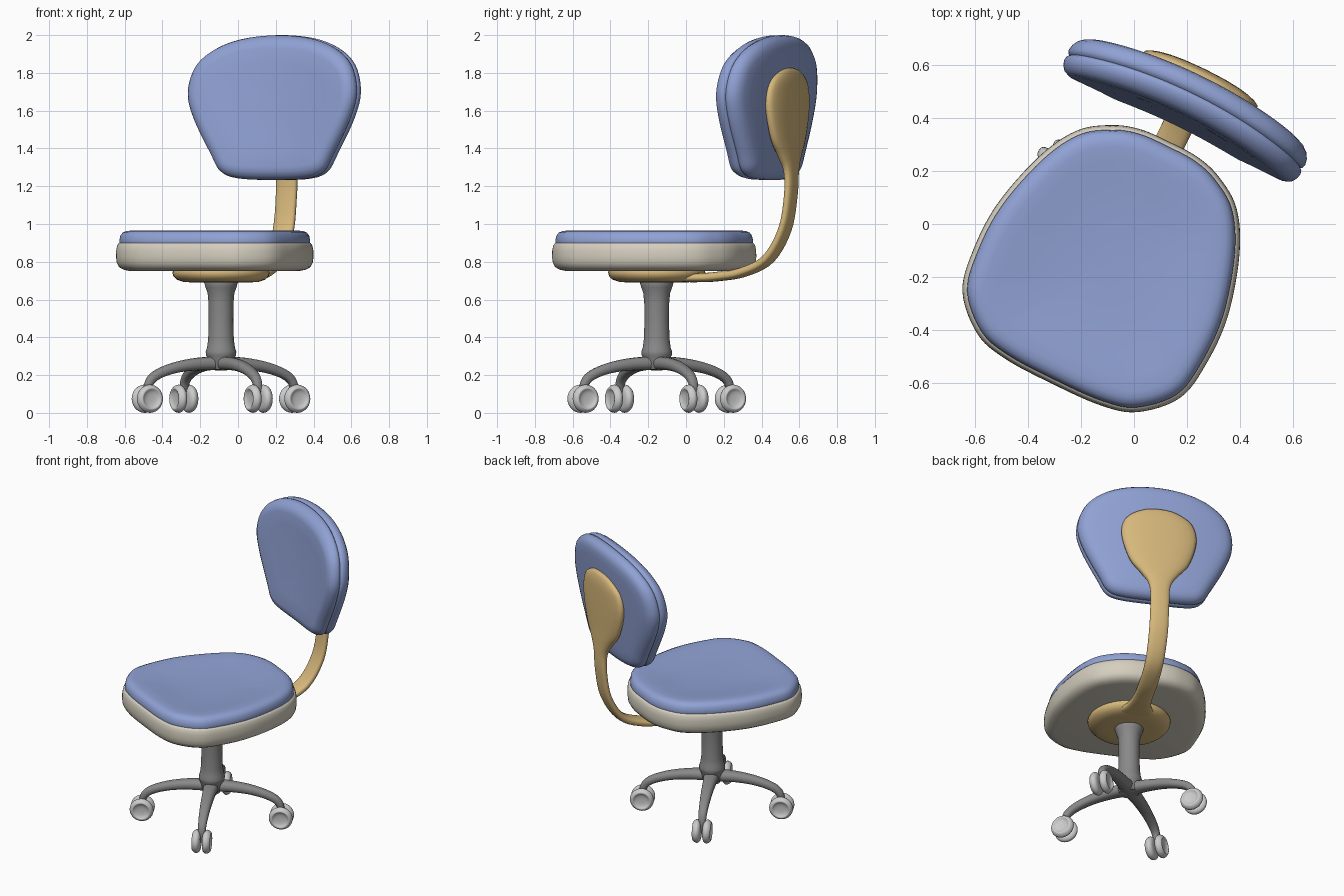
import bpy, math
from math import sin, cos, pi, radians
from mathutils import Vector

if "Cube" in bpy.data.objects:
    bpy.data.objects.remove(bpy.data.objects["Cube"])

CENTER = (-0.09, -0.155, 0)
TURN = radians(-26)          # the upper chair is swivelled


def material(name, rgb):
    m = bpy.data.materials.new(name)
    m.diffuse_color = (*rgb, 1)
    m.use_nodes = True
    m.node_tree.nodes["Principled BSDF"].inputs["Base Color"].default_value = m.diffuse_color
    return m


BLUE = material("blue_fabric", (0.28, 0.36, 0.66))
GOLD = material("gold_metal", (0.68, 0.48, 0.20))
CREAM = material("cream_shell", (0.66, 0.62, 0.52))
DARK = material("dark_grey", (0.25, 0.25, 0.25))
LIGHT = material("light_grey", (0.55, 0.55, 0.55))


def spline(pts, steps, closed=False):
    """Catmull-Rom samples through points of any dimension."""
    n, out = len(pts), []
    for i in range(n if closed else n - 1):
        p = [pts[j % n] if closed else pts[max(0, min(n - 1, j))] for j in range(i - 1, i + 3)]
        for s in range(steps):
            t = s / steps
            out.append(tuple(
                0.5 * (2 * b + (c - a) * t + (2 * a - 5 * b + 4 * c - d) * t * t
                       + (3 * b - a - 3 * c + d) * t ** 3) for a, b, c, d in zip(*p)))
    return out if closed else out + [tuple(pts[-1])]


def loft(name, rings, mat):
    """Mesh skinned over equal-length rings, with capped ends."""
    n = len(rings[0])
    verts = [p for r in rings for p in r]
    faces = [(i * n + j, i * n + (j + 1) % n, (i + 1) * n + (j + 1) % n, (i + 1) * n + j)
             for i in range(len(rings) - 1) for j in range(n)]
    faces += [tuple(range(n))[::-1], tuple(range(len(verts) - n, len(verts)))]
    me = bpy.data.meshes.new(name)
    me.from_pydata(verts, [], faces)
    import bmesh
    bm = bmesh.new()
    bm.from_mesh(me)
    bmesh.ops.recalc_face_normals(bm, faces=bm.faces)
    bm.to_mesh(me)
    bm.free()
    me.materials.append(mat)
    me.shade_smooth()
    me.set_sharp_from_angle(angle=radians(50))
    return me


def place(name, me, turn):
    ob = bpy.data.objects.new(name, me)
    ob.location, ob.rotation_euler = CENTER, (0, 0, turn)
    bpy.context.collection.objects.link(ob)


def mirrored_outline(half):
    return spline(half + [(-x, y) for x, y in half[-2:0:-1]], 6, closed=True)


def inset(outline, d, scale=1.0, mid=(0, 0)):
    """Outline moved inwards by d, then scaled about its middle."""
    n, out = len(outline), []
    for i, p in enumerate(outline):
        t = (Vector(outline[(i + 1) % n]) - Vector(outline[i - 1])).normalized()
        q = Vector(p) + Vector((t.y, -t.x)) * d      # outlines run clockwise
        out.append(Vector(mid) + (q - Vector(mid)) * scale)
    return out


def ribbon(name, path, mat, steps=5, sides=24, power=0.75, bend=0.0):
    """Rounded bar along (y, z, half width, half thickness) points."""
    pts, rings = spline(path, steps), []
    for i, (y, z, w, h) in enumerate(pts):
        a, b = pts[max(0, i - 1)], pts[min(len(pts) - 1, i + 1)]
        t = Vector((b[0] - a[0], b[1] - a[1])).normalized()
        ring = []
        for k in range(sides):
            c, s = cos(2 * pi * k / sides), sin(2 * pi * k / sides)
            x = w * math.copysign(abs(c) ** power, c)
            o = h * math.copysign(abs(s) ** power, s)
            ring.append((x, y - t.y * o - bend * x * x, z + t.x * o))
        rings.append(ring)
    return loft(name, rings, mat)


def lathe(name, profile, mat, sides=40):
    return loft(name, [[(r * cos(2 * pi * k / sides), r * sin(2 * pi * k / sides), z)
                        for k in range(sides)] for r, z in profile], mat)


# Seat: cream shell and blue cushion share one outline
seat = mirrored_outline([(0, .515), (.12, .51), (.225, .477), (.335, .4), (.42, .25), (.483, .02),
                         (.488, -.18), (.455, -.335), (.335, -.452), (.2, -.49), (0, -.497)])


def seat_part(name, layers, mat):
    place(name, loft(name, [[(p.x, p.y, z) for p in inset(seat, d, s)] for d, s, z in layers], mat), TURN)


seat_part("seat_shell", [(.07, .1, .752), (.07, 1, .752), (.04, 1, .758), (.016, 1, .772), (.004, 1, .795),
                         (0, 1, .825), (.001, 1, .86), (.006, 1, .885), (.014, 1, .898), (.035, 1, .902)], CREAM)
seat_part("seat_cushion", [(.03, 1, .87), (.018, 1, .895), (.018, 1, .915), (.023, 1, .938), (.035, 1, .954),
                           (.055, 1, .963), (.08, 1, .965), (.08, .88, .962), (.08, .7, .954),
                           (.08, .5, .948), (.08, .25, .944), (.08, .05, .943)], BLUE)

# Backrest: curved two-part cushion with a groove round its edge
back = mirrored_outline([(0, 2.0), (.2, 1.982), (.35, 1.93), (.455, 1.84), (.495, 1.7), (.46, 1.56),
                         (.36, 1.37), (.3, 1.275), (.2, 1.24), (0, 1.233)])
layers = [(.07, .05, -.076), (.07, .4, -.077), (.07, .75, -.08), (.07, 1, -.081), (.045, 1, -.077),
          (.02, 1, -.062), (.006, 1, -.04), (.001, 1, -.02), (.004, 1, -.006), (.012, 1, 0), (.005, 1, .006),
          (0, 1, .02), (.004, 1, .042), (.016, 1, .06), (.035, 1, .072), (.06, 1, .078),
          (.07, .9, .08), (.07, .6, .08), (.07, .3, .08), (.07, .05, .08)]
place("backrest", loft("backrest", [
    [(p.x, .69 + .08 * (p.y - 1.65) - .22 * p.x ** 2 + w, p.y) for p in inset(back, d, s, (0, 1.64))]
    for d, s, w in layers], BLUE), TURN)

# Support arm sweeping from under the seat up into the back plate
place("back_support", ribbon("back_support", [
    (.02, .715, .15, .02), (.16, .714, .13, .022), (.26, .716, .078, .024), (.36, .722, .06, .025),
    (.51, .745, .058, .025), (.657, .815, .058, .025), (.755, .97, .06, .023), (.79, 1.15, .06, .023),
    (.793, 1.28, .068, .026), (.785, 1.36, .115, .034), (.78, 1.45, .185, .038), (.78, 1.58, .232, .04),
    (.78, 1.68, .238, .04), (.78, 1.76, .2, .038), (.78, 1.81, .11, .028), (.78, 1.825, .03, .012)],
    GOLD, bend=.2), TURN)

# Mounting plate under the seat
place("seat_plate", lathe("seat_plate", [(.02, .69), (.15, .69), (.2, .694), (.235, .706), (.253, .725),
                                         (.258, .745), (.25, .76), (.02, .76)], GOLD), TURN)

# Column
place("column", lathe("column", [(.02, .228), (.06, .23), (.072, .25), (.074, .295), (.08, .305), (.081, .325),
                                 (.074, .345), (.068, .39), (.065, .48), (.066, .58), (.071, .635),
                                 (.082, .665), (.089, .69), (.085, .705), (.02, .705)], DARK), TURN)

# Four legs with twin-wheel casters
leg = ribbon("leg", [(0, .262, .052, .037), (.12, .26, .042, .034), (.24, .246, .036, .03), (.34, .219, .031, .027),
                     (.405, .185, .027, .025), (.433, .14, .023, .022), (.437, .075, .014, .018)],
             DARK, sides=16, power=.85)
wheel_profile = spline([(.006, .004), (.007, .05), (.016, .068), (.03, .075), (.045, .07), (.056, .06),
                        (.057, .052), (.05, .043), (.045, .025), (.044, .003)], 2)
wheels = [loft("wheel", [[(side * x, .437 + r * cos(2 * pi * k / 28), .075 + r * sin(2 * pi * k / 28))
                          for k in range(28)] for x, r in wheel_profile], LIGHT) for side in (-1, 1)]
for i in range(4):
    turn = radians(-63.2 + 90 * i)
    place(f"leg_{i + 1}", leg, turn)
    for side, me in zip(("left", "right"), wheels):
        place(f"caster_{i + 1}_{side}_wheel", me, turn)
